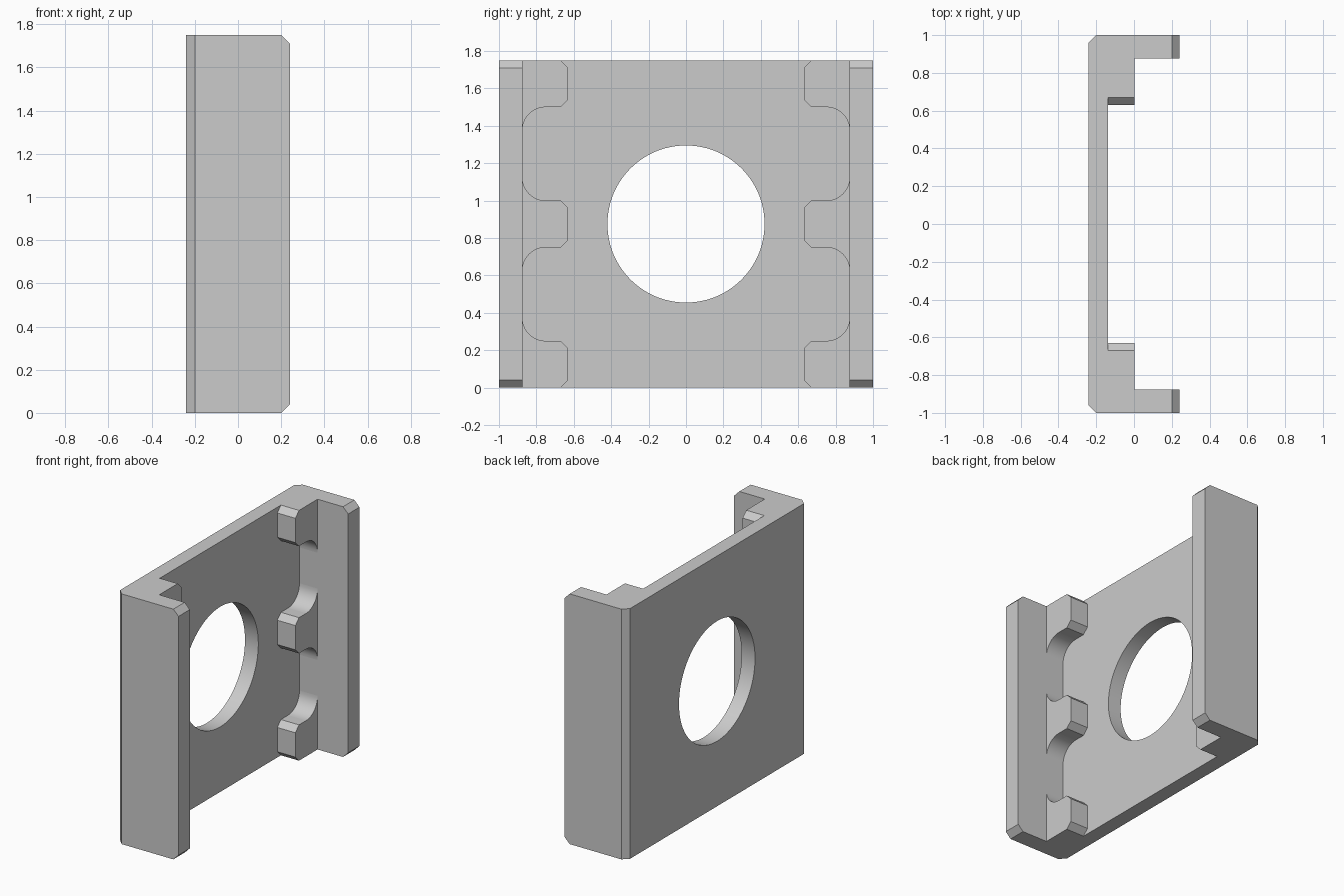
import bpy, bmesh, math
from mathutils import Vector

H = 1.75            # height
MID = H / 2
BACK, FLOOR, TOOTH, TIP = -0.24, -0.137, 0.003, 0.24
WALL = 0.875        # inner face of the side walls
C = 0.04            # chamfer
R = 0.125           # fillet radius, also half a tooth

cube = bpy.data.objects.get("Cube")
if cube:
    bpy.data.objects.remove(cube, do_unlink=True)

grey = bpy.data.materials.new("light grey")
grey.use_nodes = True
grey.diffuse_color = (0.6, 0.6, 0.6, 1)
grey.node_tree.nodes["Principled BSDF"].inputs["Base Color"].default_value = (0.6, 0.6, 0.6, 1)


def prism(name, points, direction, tweak=None):
    """Extrude a closed outline of 3D points along a direction."""
    bm = bmesh.new()
    face = bm.faces.new([bm.verts.new(p) for p in points])
    out = bmesh.ops.extrude_face_region(bm, geom=[face])
    moved = [v for v in out["geom"] if isinstance(v, bmesh.types.BMVert)]
    bmesh.ops.translate(bm, verts=moved, vec=Vector(direction))
    bmesh.ops.recalc_face_normals(bm, faces=bm.faces)
    if tweak:
        tweak(bm)
    mesh = bpy.data.meshes.new(name)
    bm.to_mesh(mesh)
    bm.free()
    mesh.materials.append(grey)
    obj = bpy.data.objects.new(name, mesh)
    bpy.context.collection.objects.link(obj)
    return obj


def chamfer_tips(bm):
    """Chamfer the top and bottom edges of the wall tips."""
    edges = [e for e in bm.edges
             if all(abs(v.co.x - TIP) < 1e-4 for v in e.verts)
             and abs(e.verts[0].co.z - e.verts[1].co.z) < 1e-4]
    bmesh.ops.bevel(bm, geom=edges, offset=C, segments=1, affect='EDGES')


def arc(cy, cz, start, end, steps=12):
    angles = [start + (end - start) * i / steps for i in range(steps + 1)]
    return [(cy + R * math.cos(a), cz + R * math.sin(a)) for a in angles]


def tooth(name, side, zc):
    """Locking tooth with chamfered tip and filleted root, sunk into the wall."""
    root, end = WALL + 0.06, WALL - 0.245
    lo, hi = zc - R, zc + R
    outline = [(end + C, lo), (end, lo + C), (end, hi - C), (end + C, hi)]
    if hi < H - 0.01:
        outline += arc(WALL - R, hi + R, -math.pi / 2, 0) + [(root, hi + R)]
    else:
        outline += [(root, hi)]
    if lo > 0.01:
        outline += [(root, lo - R)] + arc(WALL - R, lo - R, 0, math.pi / 2)
    else:
        outline += [(root, lo)]
    x0 = FLOOR - 0.05
    return prism(name, [(x0, side * y, z) for y, z in outline], (TOOTH - x0, 0, 0))


# Channel: back plate with two side walls
half = [(BACK, 1 - C), (BACK + C, 1), (TIP, 1), (TIP, WALL), (FLOOR, WALL)]
profile = half + [(x, -y) for x, y in reversed(half)]
bracket = prism("bracket", [(x, y, 0) for x, y in profile], (0, 0, H), chamfer_tips)

# Round opening through the plate
ring = [2 * math.pi * i / 96 for i in range(96)]
opening = prism("opening_cutter",
                [(BACK - 0.1, 0.42 * math.cos(a), MID + 0.42 * math.sin(a)) for a in ring],
                (0.3, 0, 0))

# Three teeth on each wall
helpers = [(opening, 'DIFFERENCE')]
for side, label in ((1, "back"), (-1, "front")):
    for zc, level in ((R, "lower"), (MID, "middle"), (H - R, "upper")):
        helpers.append((tooth(f"{label}_{level}_tooth", side, zc), 'UNION'))

# Join everything into one solid
for obj, operation in helpers:
    obj.hide_render = True
    mod = bracket.modifiers.new(obj.name, 'BOOLEAN')
    mod.operation, mod.solver, mod.object = operation, 'EXACT', obj
bpy.context.view_layer.update()
graph = bpy.context.evaluated_depsgraph_get()
solid = bpy.data.meshes.new_from_object(bracket.evaluated_get(graph))
bracket.modifiers.clear()
bracket.data = solid
solid.name = "bracket"
for obj, _ in helpers:
    bpy.data.objects.remove(obj, do_unlink=True)

# Smooth only the curved faces: opening and tooth fillets
for poly in solid.polygons:
    n = poly.normal
    ay, az = abs(n.y), abs(n.z)
    poly.use_smooth = abs(n.x) < 0.01 and min(ay, az) > 0.01 and abs(ay - az) > 0.02
